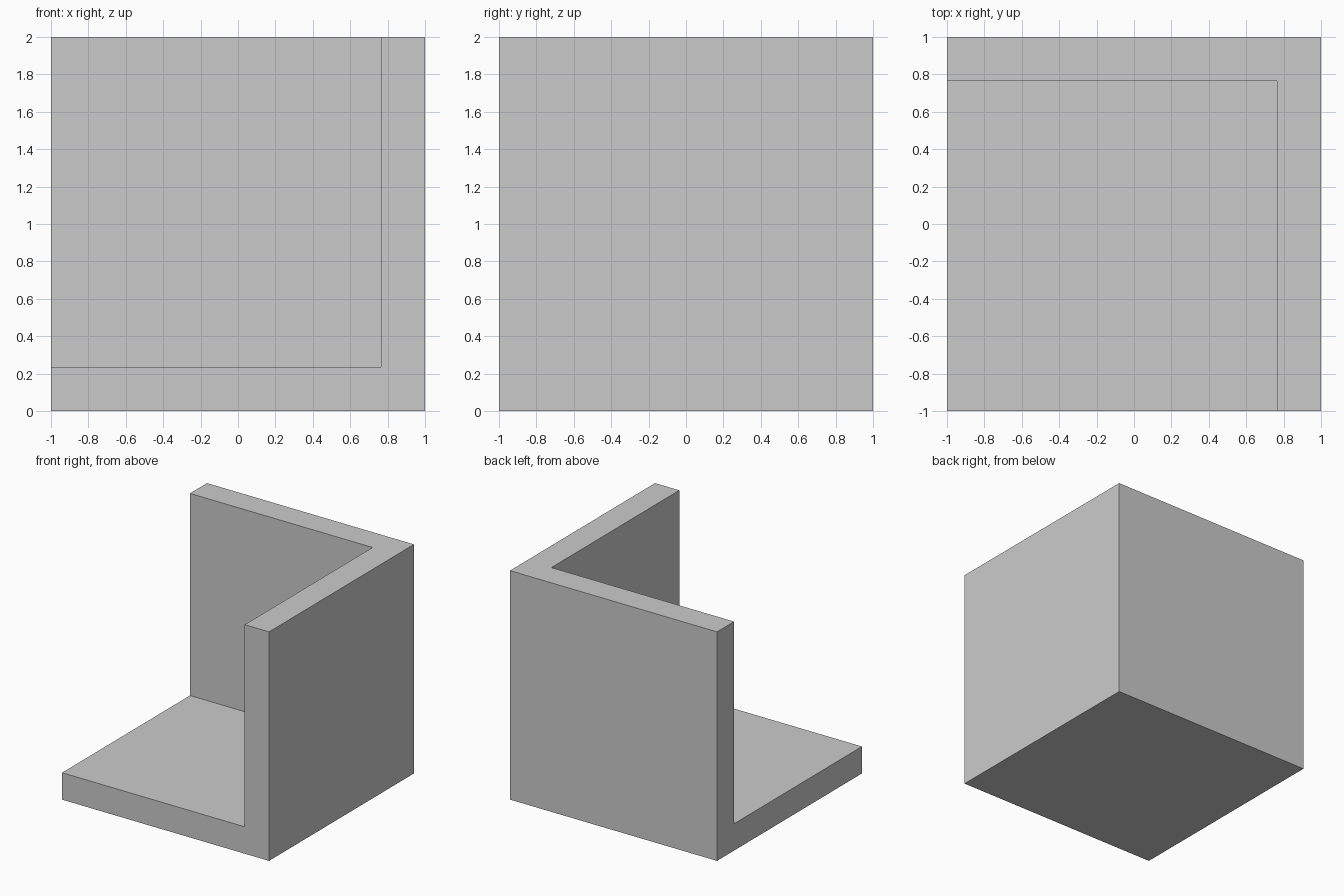
import bpy

if "Cube" in bpy.data.objects:
    bpy.data.objects.remove(bpy.data.objects["Cube"])

WALL = 0.235  # thickness of floor and both walls


def box(name, lo, hi):
    """Axis-aligned box between two corners."""
    centre = [(a + b) / 2 for a, b in zip(lo, hi)]
    bpy.ops.mesh.primitive_cube_add(size=1, location=centre)
    ob = bpy.context.object
    ob.name = name
    ob.scale = [b - a for a, b in zip(lo, hi)]
    bpy.ops.object.transform_apply(location=True, rotation=False, scale=True)
    return ob


# Solid block that becomes the floor with back and right walls
corner = box("room_corner", (-1, -1, 0), (1, 1, 2))

# Cutter for the open interior, overshooting the open left, front and top
cutter = box("interior_cutter", (-1.5, -1.5, WALL), (1 - WALL, 1 - WALL, 2.5))
cutter.hide_render = True

# Carve the interior, then drop the cutter
cut = corner.modifiers.new("carve_interior", 'BOOLEAN')
cut.operation = 'DIFFERENCE'
cut.solver = 'EXACT'
cut.object = cutter
bpy.context.view_layer.objects.active = corner
bpy.ops.object.modifier_apply(modifier=cut.name)
bpy.data.objects.remove(cutter, do_unlink=True)
